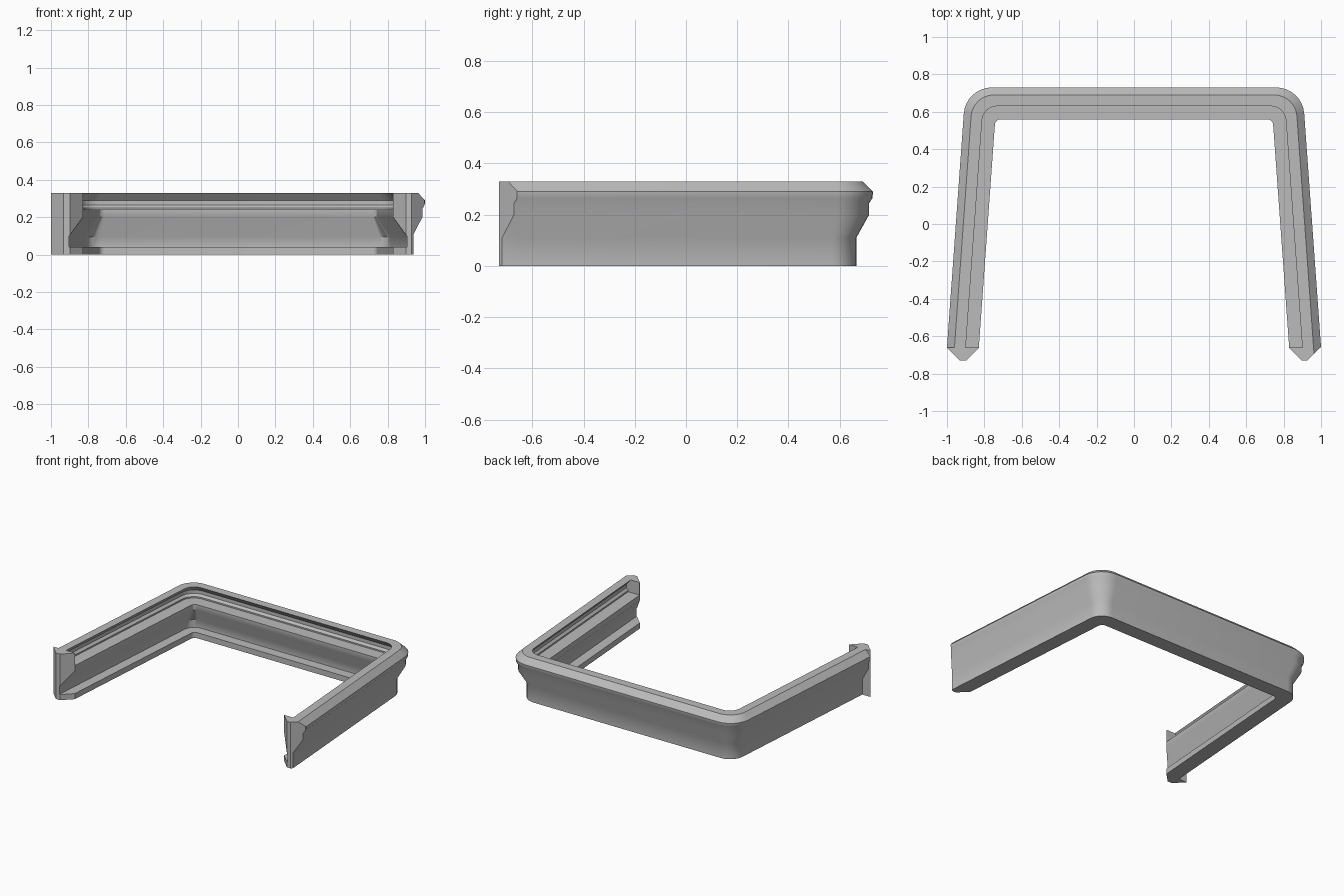
import bpy
import bmesh
import math
from mathutils import Vector

cube = bpy.data.objects.get("Cube")
if cube:
    bpy.data.objects.remove(cube, do_unlink=True)

# Single neutral grey
grey = bpy.data.materials.new("neutral grey")
grey.use_nodes = True
colour = (0.5, 0.5, 0.5, 1)
grey.diffuse_color = colour
grey.node_tree.nodes["Principled BSDF"].inputs["Base Color"].default_value = colour

BACK, CORNER, END = 0.73, 0.90, -0.66
SPLAY = 0.072                      # sideways splay of the arms per unit of y
STRETCH = math.hypot(1, SPLAY)
TOP = 0.33

# Cross-section: (distance in from the outermost face, height)
outer = [(0.065, 0), (0.065, 0.11), (0.015, 0.2), (0.015, 0.245),
         (0.002, 0.265), (0, 0.29), (0.04, TOP)]
groove = [(0.1, TOP), (0.065, 0.29), (0.065, 0.265), (0.08, 0.25), (0.08, 0.24), (0.17, 0.24)]
inner = [(0.17, 0.2), (0.1, 0.095), (0.1, 0.04), (0.17, 0.04), (0.17, 0)]


def arm_x(d, y):
    return CORNER + (BACK - y) * SPLAY - d * STRETCH


def path(d, steps=8):
    """U-shaped line at a given inset, with rounded corners."""
    r = 0.15 - 0.7 * d
    cy = BACK - d - r
    cx = arm_x(d + r, cy)
    start = math.atan(SPLAY)
    half = [(arm_x(d, END), END)]
    for i in range(steps + 1):
        a = start + (math.pi / 2 - start) * i / steps
        half.append((cx + r * math.cos(a), cy + r * math.sin(a)))
    return half + [(-x, y) for x, y in reversed(half)]


def finish(name, bm):
    bmesh.ops.recalc_face_normals(bm, faces=bm.faces[:])
    mesh = bpy.data.meshes.new(name)
    bm.to_mesh(mesh)
    bm.free()
    obj = bpy.data.objects.new(name, mesh)
    bpy.context.collection.objects.link(obj)
    mesh.materials.append(grey)
    bpy.ops.object.select_all(action="DESELECT")
    obj.select_set(True)
    bpy.context.view_layer.objects.active = obj
    bpy.ops.object.shade_smooth_by_angle(angle=math.radians(36))
    return obj


# U-shaped moulding swept around the back and both arms
bm = bmesh.new()
rails = [[bm.verts.new((x, y, z)) for x, y in path(d)] for d, z in outer + groove + inner]
for a, b in zip(rails, rails[1:] + rails[:1]):
    for i in range(len(a) - 1):
        bm.faces.new((a[i], a[i + 1], b[i + 1], b[i]))
finish("moulding_frame", bm)


# Pointed solid end blocks that close the channel
def end_block(name, side, outline, flat_outer):
    bm = bmesh.new()
    rear, front = ([bm.verts.new((side * arm_x(d, y), y, z)) for d, z in outline]
                   for y in (END, -0.8))
    bm.faces.new(rear)
    bm.faces.new(front)
    n = len(outline)
    for i in range(n):
        j = (i + 1) % n
        bm.faces.new((rear[i], rear[j], front[j], front[i]))
    # Blunt tip, then the two mitred sides
    cuts = [((0, -0.73, 0), (0, -1, 0)),
            ((side * 0.898, -0.73, 0), (-side, -1, 0)),
            ((side * flat_outer, -0.73, 0), (side, -1, 0))]
    for co, no in cuts:
        bmesh.ops.bisect_plane(bm, geom=bm.verts[:] + bm.edges[:] + bm.faces[:], dist=1e-5,
                               plane_co=Vector(co), plane_no=Vector(no).normalized(),
                               clear_outer=True)
        rim = [e for e in bm.edges if e.is_boundary]
        bmesh.ops.holes_fill(bm, edges=rim, sides=0)
    finish(name, bm)


lip = [(0.17, TOP)]
end_block("left_end_block", 1, outer + lip + inner, 0.927)
end_block("right_end_block", -1, [(0, 0), (0, TOP)] + lip + inner, 0.932)
